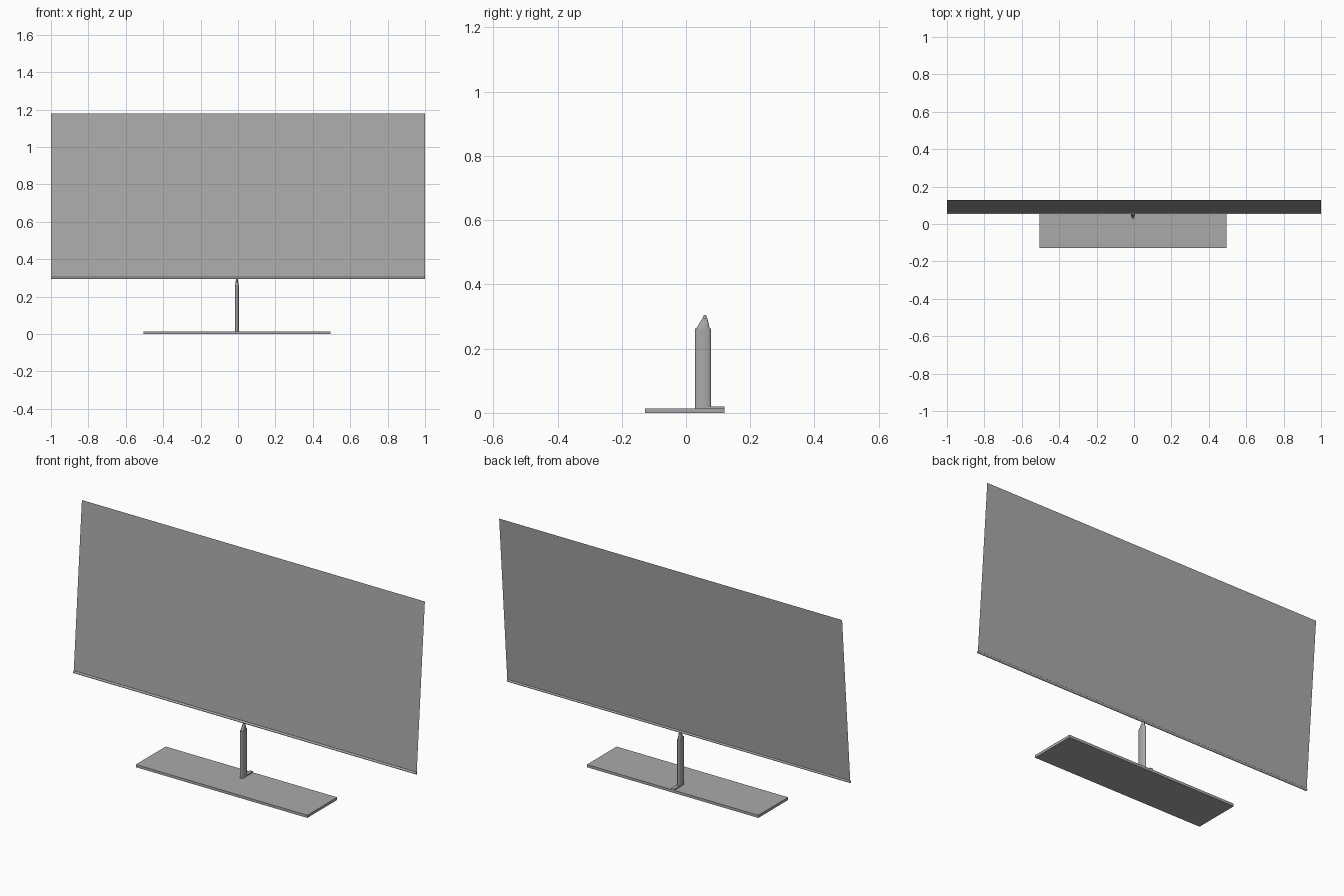
import bpy, bmesh, math
from mathutils import Matrix

cube = bpy.data.objects.get("Cube")
if cube:
    bpy.data.objects.remove(cube, do_unlink=True)

grey = bpy.data.materials.new("satin grey")
grey.use_nodes = True
colour = (0.4, 0.4, 0.4, 1)
grey.diffuse_color = colour
grey.node_tree.nodes["Principled BSDF"].inputs["Base Color"].default_value = colour

POST_X, POST_Y = -0.006, 0.053


def add_object(name, bm, smooth=False):
    bmesh.ops.recalc_face_normals(bm, faces=bm.faces)
    mesh = bpy.data.meshes.new(name)
    bm.to_mesh(mesh)
    bm.free()
    mesh.materials.append(grey)
    obj = bpy.data.objects.new(name, mesh)
    bpy.context.collection.objects.link(obj)
    if smooth:
        bpy.ops.object.select_all(action="DESELECT")
        obj.select_set(True)
        bpy.context.view_layer.objects.active = obj
        bpy.ops.object.shade_smooth_by_angle(angle=math.radians(35))
    return obj


def box(name, low, high):
    bm = bmesh.new()
    size = [b - a for a, b in zip(low, high)]
    middle = [(a + b) / 2 for a, b in zip(low, high)]
    bmesh.ops.create_cube(bm, size=1, matrix=Matrix.Translation(middle) @ Matrix.Diagonal((*size, 1)))
    return add_object(name, bm)


def loft(name, sections, sides=32):
    """Stack ellipses given as (z, y centre, x radius, y radius)."""
    bm = bmesh.new()
    rings = []
    for z, y, rx, ry in sections:
        angles = [math.tau * i / sides for i in range(sides)]
        rings.append([bm.verts.new((POST_X + rx * math.cos(a), y + ry * math.sin(a), z)) for a in angles])
    for low, high in zip(rings, rings[1:]):
        for i in range(sides):
            j = (i + 1) % sides
            bm.faces.new((low[i], low[j], high[j], high[i]))
    bm.faces.new(rings[0])
    bm.faces.new(rings[-1])
    return add_object(name, bm, smooth=True)


# Flat foot with a small tongue behind the post
box("base_plate", (-0.506, -0.128, 0), (0.494, 0.12, 0.014))
box("base_tongue", (POST_X - 0.01, 0.06, 0.013), (POST_X + 0.01, 0.12, 0.02))

# Oval post and its tapered neck
loft("post", [(0.013, POST_Y, 0.0105, 0.025), (0.263, POST_Y, 0.0105, 0.025)])
loft("neck", [(0.263, POST_Y, 0.009, 0.021), (0.296, 0.059, 0.004, 0.007)])

# Round rail along the lower edge of the screen
bm = bmesh.new()
bmesh.ops.create_cone(bm, cap_ends=True, segments=16, radius1=0.006, radius2=0.006, depth=2,
                      matrix=Matrix.Translation((0, 0.059, 0.299)) @ Matrix.Rotation(math.pi / 2, 4, "Y"))
add_object("bottom_rail", bm, smooth=True)

# Paper-thin screen leaning backward
bm = bmesh.new()
corners = [(-1, 0.06, 0.3), (1, 0.06, 0.3), (1, 0.128, 1.178), (-1, 0.128, 1.178)]
bm.faces.new([bm.verts.new(c) for c in corners])
add_object("screen", bm)
